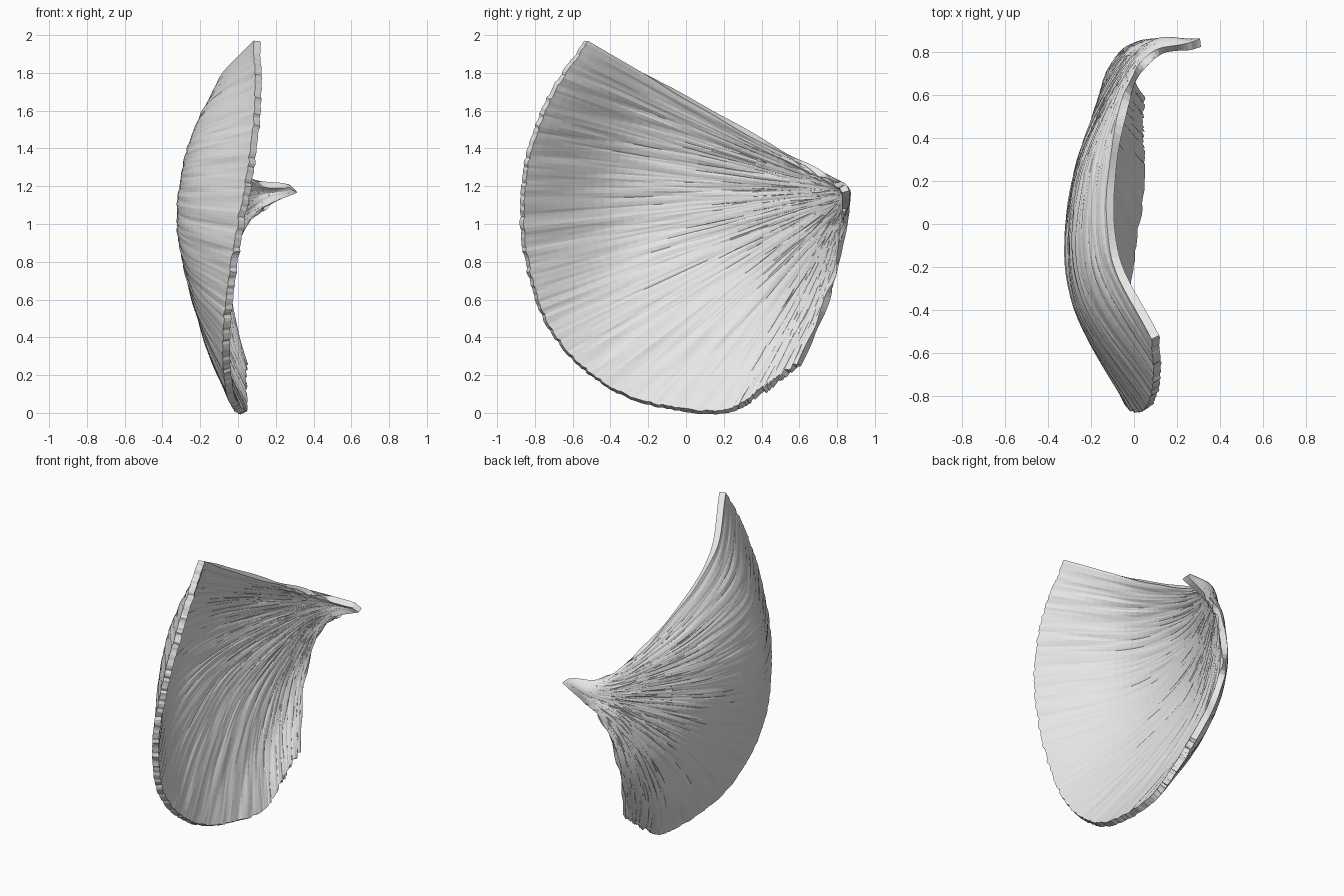
import bpy, math, random
from mathutils import Vector, noise

if "Cube" in bpy.data.objects:
    bpy.data.objects.remove(bpy.data.objects["Cube"])

random.seed(4)

# Fan-shaped sheet: nine fibre rays run from a narrow tip, over a neck, to a wide rim.
RIM = [(.10, -.53, 1.985), (.11, -.73, 1.68), (.07, -.855, 1.30), (-.01, -.855, .85),
       (-.06, -.70, .42), (-.04, -.35, .115), (.03, .15, .012), (.035, .40, .12), (.035, .60, .27)]
NECK_Y = [.79, .81, .825, .835, .84, .84, .845, .845, .845]
# Depth (x) of the sheet at three fractions of the way from neck to rim
DEPTH = {
    .12: [-.02, -.05, -.07, -.08, -.08, -.07, -.05, -.02, .02],
    .40: [-.10, -.20, -.26, -.275, -.26, -.21, -.15, -.11, -.05],
    .70: [-.09, -.19, -.25, -.27, -.22, -.165, -.12, -.09, -.03],
}
SIDE_BULGE = {8: .045, 7: .03}


def make_ray(i):
    """Control points of one fibre, tip to rim."""
    f = i / 8
    tip = Vector((.27 + .04 * f, .83 + .015 * f, 1.215 - .03 * f))
    neck = Vector((.09 + .01 * f, NECK_Y[i], 1.235 - .155 * f))
    rim = Vector(RIM[i])
    pts = [tip, neck]
    for t, xs in DEPTH.items():
        p = neck.lerp(rim, t)
        p.x = xs[i]
        p.y += SIDE_BULGE.get(i, 0) * math.sin(math.pi * t)
        pts.append(p)
    return pts + [rim]


def spline(pts, s):
    """Catmull-Rom point at s in 0..1."""
    n = len(pts) - 1
    s = min(max(s, 0), 1) * n
    k = min(int(s), n - 1)
    t = s - k
    b, c = pts[k], pts[k + 1]
    a = pts[k - 1] if k > 0 else b * 2 - c
    d = pts[k + 2] if k + 2 <= n else c * 2 - b
    return .5 * (2 * b + (c - a) * t + (2 * a - 5 * b + 4 * c - d) * t * t
                 + (3 * b - a - 3 * c + d) * t ** 3)


rays = [make_ray(i) for i in range(9)]
rows = list(zip(*rays))
NU, NV = 200, 48
verts, faces = [], []
for i in range(NU + 1):
    u = i / NU
    ray = [spline(list(r), u) for r in rows]
    # ragged rim, torn most along the lower corner
    torn = .022 if .84 < u < .99 else .004
    end = 1 - torn * random.random()
    for j in range(NV + 1):
        v = j / NV
        p = spline(ray, v * end)
        # fine fibre ridges running along the rays
        fade = min(1, v * 2.5)
        p.x += fade * (.007 * noise.noise(Vector((u * 55, v * 5, 0)))
                       + .004 * noise.noise(Vector((u * 120, v * 9, 7))))
        verts.append(p)
for i in range(NU):
    for j in range(NV):
        a = i * (NV + 1) + j
        faces.append((a, a + 1, a + NV + 2, a + NV + 1))

low = min(p.z for p in verts)
for p in verts:
    p.z -= low
mesh = bpy.data.meshes.new("fan_sheet")
mesh.from_pydata(verts, [], faces)
fan = bpy.data.objects.new("fan_sheet", mesh)
bpy.context.collection.objects.link(fan)

# Give the sheet its thickness
solid = fan.modifiers.new("thickness", 'SOLIDIFY')
solid.thickness = .04
solid.offset = 0

mat = bpy.data.materials.new("light_grey")
mat.diffuse_color = (.8, .8, .8, 1)
mat.use_nodes = True
mat.node_tree.nodes["Principled BSDF"].inputs["Base Color"].default_value = mat.diffuse_color
mesh.materials.append(mat)
